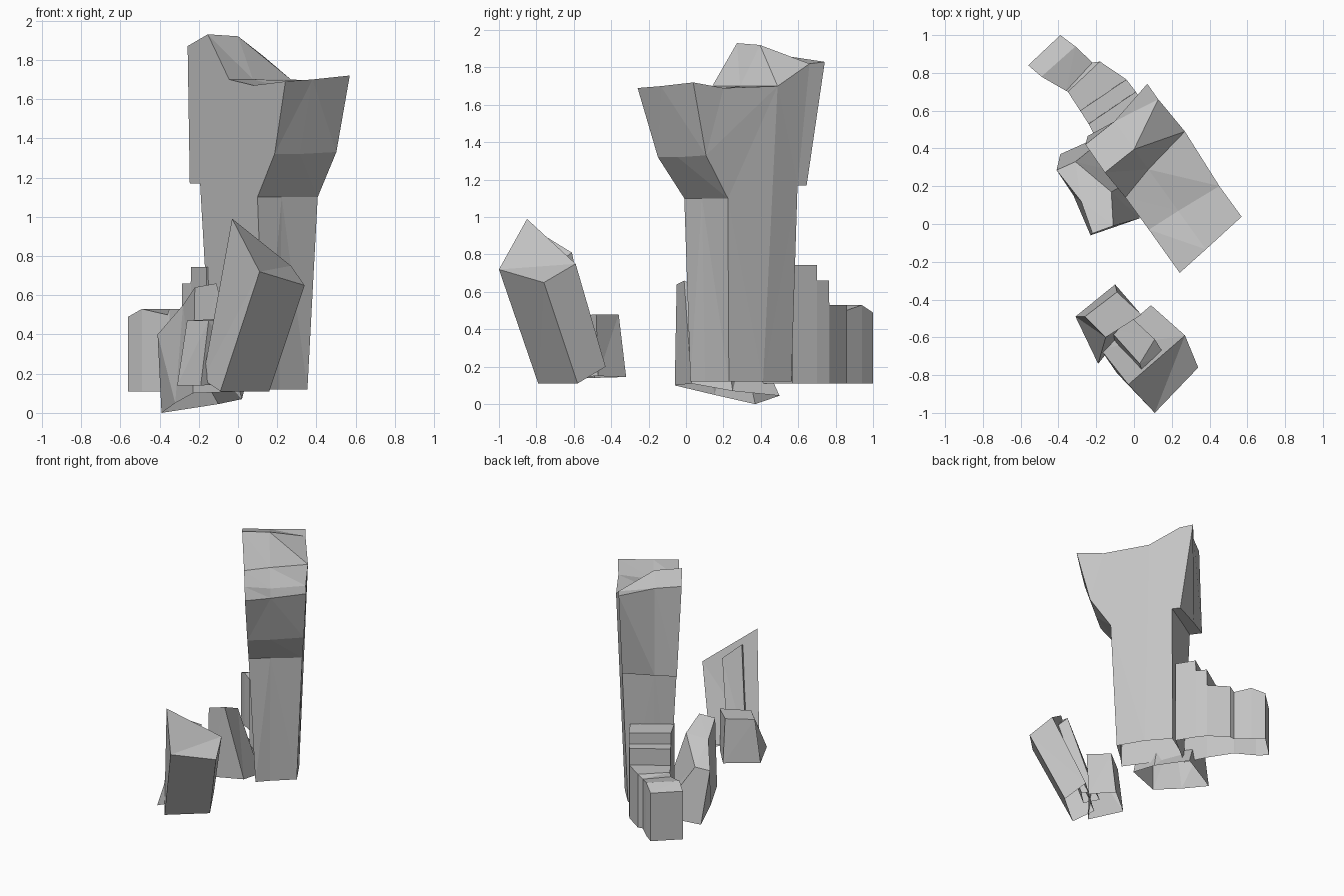
import bpy
import bmesh

old = bpy.data.objects.get("Cube")
if old:
    bpy.data.objects.remove(old, do_unlink=True)

stone = bpy.data.materials.new("grey_stone")
stone.use_nodes = True
GREY = (0.55, 0.55, 0.55, 1)
stone.diffuse_color = GREY
stone.node_tree.nodes["Principled BSDF"].inputs["Base Color"].default_value = GREY


def loft(name, rings, caps=None):
    """Join matching rings of points into a flat-shaded shell, open below."""
    bm = bmesh.new()
    rows = [[bm.verts.new(p) for p in ring] for ring in rings]
    n = len(rows[0])
    for a, b in zip(rows, rows[1:]):
        for i in range(n):
            j = (i + 1) % n
            bm.faces.new((a[i], a[j], b[j], b[i]))
    for part in caps or [range(n)]:
        bm.faces.new([rows[0][i] for i in reversed(part)])
        bm.faces.new([rows[-1][i] for i in part])
    bmesh.ops.recalc_face_normals(bm, faces=bm.faces)
    bmesh.ops.triangulate(bm, faces=bm.faces, quad_method='SHORT_EDGE')
    # The pieces have no undersides where they meet the ground
    bm.normal_update()
    under = [f for f in bm.faces
             if f.normal.z < -.6 and f.calc_center_median().z < .25]
    bmesh.ops.delete(bm, geom=under, context='FACES')
    mesh = bpy.data.meshes.new(name)
    bm.to_mesh(mesh)
    bm.free()
    mesh.materials.append(stone)
    obj = bpy.data.objects.new(name, mesh)
    bpy.context.collection.objects.link(obj)
    return obj


def wall_point(u, v, z):
    """u runs along the ruined wall, v across its thickness."""
    return (-.585 * u + .815 * v, .815 * u + .585 * v, z)


# Tall wall: one profile on three layers, each with its own broken top line
inner = [(-.065, 1.1), (-.23, 1.32), (-.35, 1.69), (-.07, 1.67), (.14, 1.7),
         (.31, 1.93), (.49, 1.87), (.52, 1.17), (.43, 1.17), (.4, .12),
         (.19, .12), (-.06, .12)]
middle = [(-.06, 1.1), (-.22, 1.32), (-.33, 1.7), (-.08, 1.66), (.19, 1.7),
          (.32, 1.92), (.5, 1.86), (.5, 1.17), (.42, 1.17), (.4, .12),
          (.19, .12), (-.04, .12)]
outer = [(-.055, 1.1), (-.205, 1.33), (-.3, 1.72), (-.1, 1.69), (.24, 1.7),
         (.46, 1.82), (.56, 1.83), (.46, 1.17), (.4, 1.17), (.39, .12),
         (.19, .12), (-.02, .12)]
CREASE = (4, 10)
layers = [
    [wall_point(u, .13 - .05 * z, z) for u, z in inner],
    [wall_point(u, .23, z) for u, z in middle],
    [wall_point(u, .415 + .04 * z + (.02 if i in CREASE else 0), z)
     for i, (u, z) in enumerate(outer)],
]
loft("tall_wall", layers, [
    (11, 0, 10), (0, 4, 10), (0, 1, 4), (1, 3, 4), (1, 2, 3),
    (4, 5, 8), (5, 6, 7, 8), (4, 8, 10), (8, 9, 10)])

# Stepped remains behind the wall, ending in a chamfered block:
# plan line from inner to outer side, then the height there
sections = [((-.16, .37), (.09, .57), .745),
            ((-.24, .53), (.01, .7), .745),
            ((-.241, .531), (.009, .701), .66),
            ((-.285, .6), (-.04, .765), .66),
            ((-.286, .601), (-.041, .766), .53),
            ((-.35, .7), (-.18, .86), .53),
            ((-.36, .705), (-.22, .855), .5),
            ((-.49, .78), (-.31, .94), .53),
            ((-.56, .84), (-.39, 1), .49)]
loft("stepped_remains", [[(*p, .11), (*q, .11), (*q, z), (*p, z)]
                         for p, q, z in sections])

# Bent fragment leaning beside the wall
loft("leaning_fragment", [
    [(-.23, -.06, .1), (.03, .03, .11), (-.11, -.01, .66), (-.22, -.05, .64)],
    [(-.32, .15, .05), (.02, .25, .07), (-.12, .17, .58), (-.28, .12, .55)],
    [(-.39, .37, 0), (-.1, .5, .045), (-.31, .33, .42), (-.41, .285, .4)],
])

# Fallen pillar with a sharp broken tip
loft("fallen_pillar", [
    [(-.09, -.79, .11), (.16, -.58, .11), (.09, -.43, .2), (-.18, -.66, .17)],
    [(.11, -1, .72), (.34, -.76, .65), (.27, -.59, .75), (-.03, -.85, .99)],
])

# Raised strip along the back of the pillar
loft("pillar_strip", [
    [(-.14, -.55, .2), (-.03, -.48, .2), (.02, -.56, .2), (-.08, -.66, .2)],
    [(.03, -.74, .89), (.11, -.61, .81), (.16, -.69, .75), (.06, -.83, .84)],
])

# Squat block at the foot of the pillar
loft("pillar_foot", [
    [(-.31, -.49, .14), (-.1, -.32, .145), (.03, -.47, .15), (-.19, -.74, .14)],
    [(-.26, -.49, .47), (-.09, -.36, .48), (.04, -.48, .48), (-.15, -.6, .47)],
])
